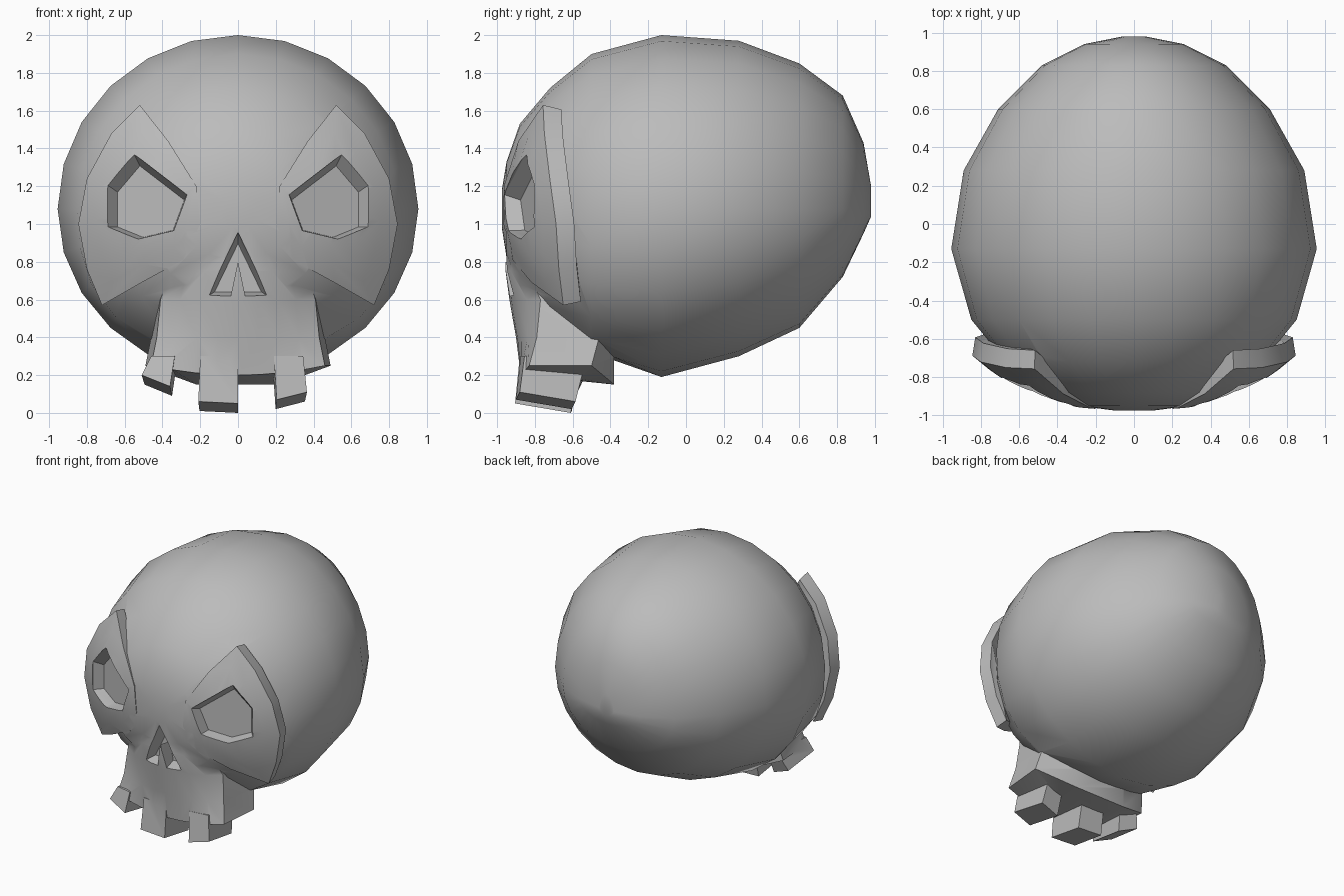
import bpy, bmesh, math

if "Cube" in bpy.data.objects:
    bpy.data.objects.remove(bpy.data.objects["Cube"])

bone = bpy.data.materials.new("bone_grey")
bone.use_nodes = True
grey = (0.5, 0.5, 0.5, 1)
bone.diffuse_color = grey
bone.node_tree.nodes["Principled BSDF"].inputs["Base Color"].default_value = grey


def loft(name, rings):
    """Skin a closed solid through rings of equal length."""
    bm = bmesh.new()
    loops = [[bm.verts.new(p) for p in ring] for ring in rings]
    n = len(loops[0])
    for a, b in zip(loops, loops[1:]):
        for i in range(n):
            j = (i + 1) % n
            bm.faces.new((a[i], a[j], b[j], b[i]))
    caps = [bm.faces.new(loops[0]), bm.faces.new(loops[-1])]
    bmesh.ops.triangulate(bm, faces=caps)
    bmesh.ops.recalc_face_normals(bm, faces=bm.faces)
    me = bpy.data.meshes.new(name)
    bm.to_mesh(me)
    bm.free()
    me.materials.append(bone)
    ob = bpy.data.objects.new(name, me)
    bpy.context.collection.objects.link(ob)
    return ob


def combine(target, tool, operation):
    mod = target.modifiers.new(operation.lower(), "BOOLEAN")
    mod.operation, mod.object, mod.solver = operation, tool, "EXACT"
    bpy.context.view_layer.objects.active = target
    bpy.ops.object.modifier_apply(modifier=mod.name)
    bpy.data.objects.remove(tool)


def shrink(points, cx, cz, s):
    return [(cx + (x - cx) * s, cz + (z - cz) * s) for x, z in points]


# Cranium: rings along y given as y, half width, top, bottom
MID = 1.08
SEG = 24


def skull_ring(y, w, top, bottom):
    ring = []
    for i in range(SEG):
        a = 2 * math.pi * i / SEG
        c, s = math.cos(a), math.sin(a)
        n = 2.5 if s < 0 and y < -0.3 else 2
        k = (abs(c) ** n + abs(s) ** n) ** (-1 / n)
        h = top - MID if s > 0 else MID - bottom
        ring.append((w * c * k, y, MID + h * s * k))
    return ring


skull = loft("skull", [skull_ring(*r) for r in (
    (-0.975, 0.10, 1.18, 0.98), (-0.95, 0.29, 1.33, 0.82),
    (-0.88, 0.47, 1.53, 0.63), (-0.72, 0.67, 1.72, 0.47),
    (-0.5, 0.85, 1.9, 0.32), (-0.13, 0.955, 2.0, 0.19),
    (0.28, 0.89, 1.97, 0.3), (0.6, 0.71, 1.85, 0.45),
    (0.83, 0.48, 1.68, 0.72), (0.94, 0.26, 1.43, 0.95),
    (0.98, 0.06, 1.2, 1.04))])

# Muzzle: stacked outlines with a bowed front and a back inside the cranium
def muzzle_ring(z, w, front, corner, back, drop):
    ring = []
    for i in range(-4, 5):
        t = i / 4
        ring.append((w * t, front + (corner - front) * t * t, z - drop * (1 - t * t)))
    return ring + [(w + 0.03, back, z), (0.22, -0.38, z - 2 * drop),
                   (-0.22, -0.38, z - 2 * drop), (-w - 0.03, back, z)]


muzzle = loft("muzzle", [muzzle_ring(*r) for r in (
    (0.92, 0.26, -0.955, -0.92, -0.5, 0), (0.75, 0.36, -0.955, -0.84, -0.5, 0),
    (0.6, 0.41, -0.935, -0.77, -0.48, 0), (0.4, 0.43, -0.9, -0.79, -0.46, 0),
    (0.25, 0.46, -0.875, -0.83, -0.5, 0.05))])
combine(skull, muzzle, "UNION")

# Raised eye plates: curved sheet, proud at the outer edge, flush inside
def face_y(x, z):
    return -0.978 + 0.285 * (abs(x) / 0.845) ** 2.6 + 0.5 * (z - 1.1) ** 2


PLATE = [(0.22, 1.2), (0.37, 1.44), (0.52, 1.63), (0.67, 1.48), (0.8, 1.24), (0.845, 1.0),
         (0.8, 0.76), (0.72, 0.57), (0.51, 0.69), (0.29, 0.81), (0.2, 1.0)]
for side in (1, -1):
    rings = []
    back = shrink(PLATE, 0.45, 1.05, 0.96)
    rings.append([(side * x, face_y(x, z) + 0.11, z) for x, z in back])
    for s in (1, 0.75, 0.5, 0.25, 0.02):
        rings.append([(side * x, face_y(x, z), z) for x, z in shrink(PLATE, 0.48, 1.08, s)])
    combine(skull, loft("eye_plate", rings), "UNION")

# Eye sockets: tapered recesses with slanted floors
EYE = [(0.27, 1.155), (0.55, 1.37), (0.69, 1.205), (0.69, 0.985), (0.53, 0.92), (0.34, 0.965)]
for side in (1, -1):
    floor = shrink(EYE, 0.36, 0.98, 0.84)
    rings = [[(side * x, -0.87 + 0.38 * (x - 0.3), z) for x, z in floor],
             [(side * x, face_y(x, z), z) for x, z in EYE],
             [(side * x, -1.2, z) for x, z in EYE]]
    combine(skull, loft("eye_cutter", rings), "DIFFERENCE")

# Nose: triangular recess split by a small ridge
NOSE = [(0, 0.955), (0.165, 0.615), (0.04, 0.615), (0, 0.8), (-0.04, 0.615), (-0.165, 0.615)]
rings = [[(x, -0.84, z) for x, z in shrink(NOSE, 0, 0.72, 0.75)],
         [(x, -0.95, z) for x, z in NOSE], [(x, -1.2, z) for x, z in NOSE]]
combine(skull, loft("nose_cutter", rings), "DIFFERENCE")

# Teeth: x span at root, x span at tip, tip heights, front y at each side
for x0, x1, t0, t1, z0, z1, y0, y1 in (
        (-0.46, -0.335, -0.51, -0.36, 0.2, 0.14, -0.835, -0.865),
        (-0.2, 0, -0.21, 0, 0.06, 0.05, -0.885, -0.89),
        (0.19, 0.345, 0.205, 0.365, 0.07, 0.11, -0.885, -0.865)):
    root = [(x0, y0 + 0.01, 0.3), (x1, y1 + 0.01, 0.3),
            (x1 * 0.95, y1 + 0.34, 0.3), (x0 * 0.95, y0 + 0.34, 0.3)]
    tip = [(t0, y0 - 0.015, z0), (t1, y1 - 0.015, z1),
           (t1 * 0.97, y1 + 0.28, z1 - 0.05), (t0 * 0.97, y0 + 0.28, z0 - 0.05)]
    combine(skull, loft("tooth", [root, tip]), "UNION")

# Smooth bone with crisp cut edges
bpy.ops.object.select_all(action="DESELECT")
skull.select_set(True)
bpy.context.view_layer.objects.active = skull
bpy.ops.object.shade_smooth_by_angle(angle=math.radians(35))
